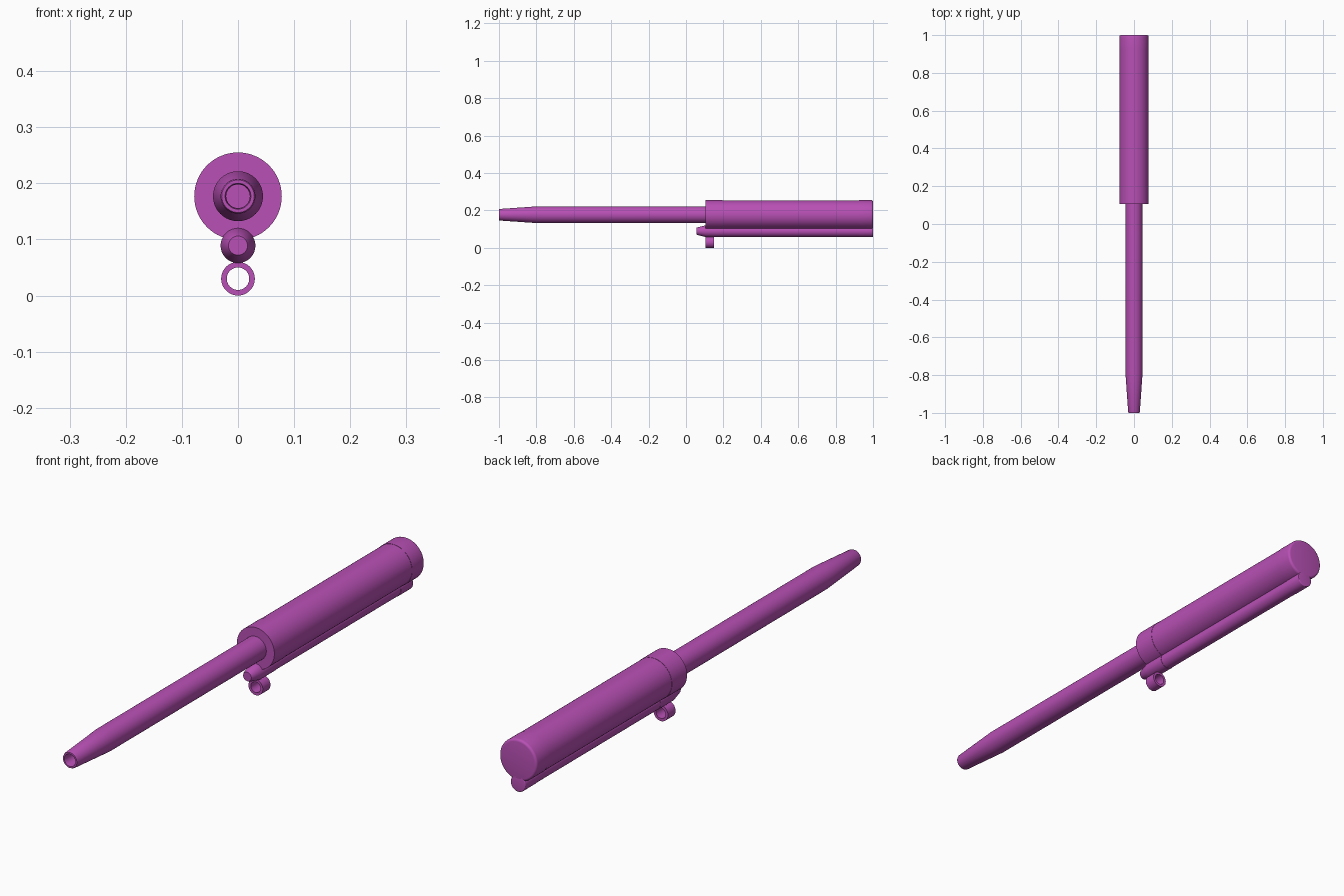
import bpy, bmesh, math

if "Cube" in bpy.data.objects:
    bpy.data.objects.remove(bpy.data.objects["Cube"])

mat = bpy.data.materials.new("magenta")
mat.diffuse_color = (0.48, 0.08, 0.46, 1)
mat.use_nodes = True
mat.node_tree.nodes["Principled BSDF"].inputs["Base Color"].default_value = mat.diffuse_color


def lathe(name, z, profile, closed=False, segs=64):
    """Revolve (y, radius) points around a line parallel to Y at height z."""
    bm = bmesh.new()
    rings = []
    for y, r in profile:
        if r == 0:
            rings.append([bm.verts.new((0, y, z))] * segs)
        else:
            rings.append([bm.verts.new((r * math.cos(2 * math.pi * i / segs), y,
                                        z + r * math.sin(2 * math.pi * i / segs)))
                          for i in range(segs)])
    pairs = list(zip(rings, rings[1:]))
    if closed:
        pairs.append((rings[-1], rings[0]))
    for a, b in pairs:
        for i in range(segs):
            j = (i + 1) % segs
            bm.faces.new(list(dict.fromkeys((a[i], a[j], b[j], b[i]))))
    bmesh.ops.recalc_face_normals(bm, faces=bm.faces)
    me = bpy.data.meshes.new(name)
    bm.to_mesh(me)
    bm.free()
    me.materials.append(mat)
    ob = bpy.data.objects.new(name, me)
    bpy.context.collection.objects.link(ob)
    bpy.ops.object.select_all(action='DESELECT')
    ob.select_set(True)
    bpy.context.view_layer.objects.active = ob
    bpy.ops.object.shade_smooth_by_angle(angle=math.radians(30))
    return ob


def rod(name, z, y0, y1, r):
    return lathe(name, z, [(y0, 0), (y0, r), (y1, r), (y1, 0)])


def rounded_cap(name, z, y0, y1, r, f):
    """Rod whose rear edge is filleted."""
    arc = [(y1 - f + f * math.sin(t * math.pi / 8), r - f + f * math.cos(t * math.pi / 8))
           for t in range(5)]
    return lathe(name, z, [(y0, 0), (y0, r)] + arc + [(y1, 0)])


AXIS, LOWER = 0.177, 0.089
FRONT, SEAM_F, SEAM_R, REAR = 0.105, 0.195, 0.925, 1.0

# Slim tube with tapered, bored tip
lathe("slim_tube", AXIS, [(-0.7, 0), (-0.7, 0.021), (-0.99, 0.021), (-1, 0.023),
                          (-1, 0.029), (-0.995, 0.031), (-0.8, 0.0445),
                          (0.15, 0.0445), (0.15, 0)])

# Thick body: front collar, sleeve, rear cap
rod("front_collar", AXIS, FRONT, SEAM_F, 0.078)
rod("body_sleeve", AXIS, SEAM_F - 0.01, SEAM_R + 0.01, 0.077)
rounded_cap("rear_cap", AXIS, SEAM_R, REAR, 0.078, 0.009)

# Lower rod with tapered nose and matching rear end
lathe("lower_rod_nose", LOWER, [(0.055, 0), (0.055, 0.017), (0.06, 0.02), (0.105, 0.031),
                                (SEAM_F, 0.031), (SEAM_F, 0)])
rod("lower_rod", LOWER, SEAM_F - 0.01, SEAM_R + 0.01, 0.030)
rounded_cap("lower_rod_end", LOWER, SEAM_R, REAR, 0.031, 0.003)

# Hanging ring
lathe("hanging_ring", 0.030, [(0.105, 0.020), (0.105, 0.030), (0.15, 0.030), (0.15, 0.020)],
      closed=True, segs=48)
